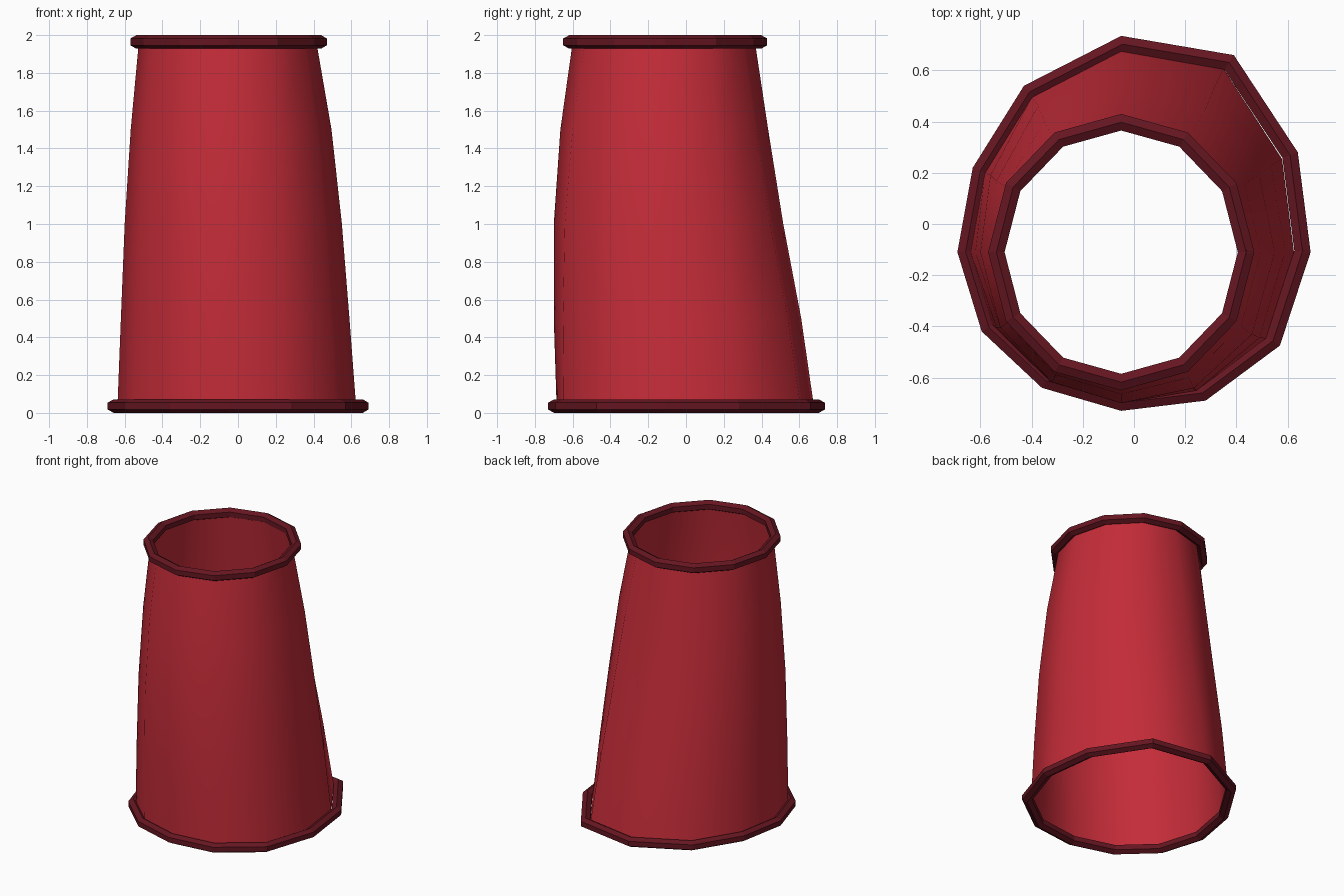
import bpy, bmesh, math
from mathutils import Vector

if "Cube" in bpy.data.objects:
    bpy.data.objects.remove(bpy.data.objects["Cube"])

CX, CY = -0.05, -0.11
# Outer rim outlines, counter-clockwise from the seam on the right
BOTTOM = [(.69, -.11), (.64, .28), (.39, .66), (-.05, .735), (-.43, .54), (-.63, .22),
          (-.69, -.11), (-.595, -.42), (-.36, -.64), (-.05, -.73), (.28, -.69), (.57, -.475)]
TOP = [(CX + .52 * math.cos(i * math.pi / 6), CY + .54 * math.sin(i * math.pi / 6)) for i in range(12)]


def make(name, verts, faces, color, smooth_all):
    mesh = bpy.data.meshes.new(name)
    mesh.from_pydata(verts, [], faces)
    bm = bmesh.new()
    bm.from_mesh(mesh)
    bmesh.ops.recalc_face_normals(bm, faces=bm.faces)
    bm.to_mesh(mesh)
    bm.free()
    mat = bpy.data.materials.new(name + "_red")
    mat.diffuse_color = (*color, 1)
    mat.use_nodes = True
    mat.node_tree.nodes["Principled BSDF"].inputs["Base Color"].default_value = mat.diffuse_color
    mesh.materials.append(mat)
    for p in mesh.polygons:
        p.use_smooth = smooth_all
    obj = bpy.data.objects.new(name, mesh)
    bpy.context.collection.objects.link(obj)


def unit(outline):
    """Scale each half of the outline to reach 1 from the shared centre."""
    rel = [(x - CX, y - CY) for x, y in outline]
    xs, ys = [p[0] for p in rel], [p[1] for p in rel]
    return [(x / (max(xs) if x > 0 else -min(xs)), y / (max(ys) if y > 0 else -min(ys))) for x, y in rel]


# Open leaning sleeve: z, left, right, front, back of each row
rows = [(.037, -.638, .625, -.685, .677), (.5, -.62, .59, -.70, .61), (1, -.60, .55, -.70, .515),
        (1.5, -.568, .495, -.665, .435), (1.963, -.525, .415, -.60, .365)]
low, high = unit(BOTTOM), unit(TOP)
verts, faces = [], []
for z, left, right, front, back in rows:
    t = z / 2
    for a, b in zip(low, high):
        x, y = a[0] + (b[0] - a[0]) * t, a[1] + (b[1] - a[1]) * t
        verts.append((CX + x * (right - CX if x > 0 else CX - left),
                      CY + y * (back - CY if y > 0 else CY - front), z))
for r in range(len(rows) - 1):
    for i in range(12):
        j = (i + 1) % 12
        faces.append((r * 12 + i, r * 12 + j, r * 12 + 12 + j, r * 12 + 12 + i))
make("sleeve", verts, faces, (.55, .025, .04), True)


def rim(name, outline, z, radius=.036, sides=6):
    """Six-sided tube along the outline, with open ends at the seam."""
    pts = [Vector(p) for p in outline + outline[:1]]
    normals = []
    for a, b in zip(pts, pts[1:]):
        d = (b - a).normalized()
        normals.append(Vector((d.y, -d.x)))
    v, f = [], []
    for i, p in enumerate(pts):
        n0, n1 = normals[max(i - 1, 0)], normals[min(i, 11)]
        n = (n0 + n1).normalized()
        n = n / n.dot(n0)
        c = p - n * radius * math.cos(math.pi / 6)
        for k in range(sides):
            a = math.pi / 2 + k * math.tau / sides
            q = c + n * radius * math.cos(a)
            v.append((q.x, q.y, z + radius * math.sin(a)))
    for i in range(12):
        for k in range(sides):
            m = (k + 1) % sides
            f.append((i * sides + k, i * sides + m, (i + 1) * sides + m, (i + 1) * sides + k))
    make(name, v, f, (.13, .008, .015), False)


rim("bottom_rim", BOTTOM, .036)
rim("top_rim", TOP, 1.964)
